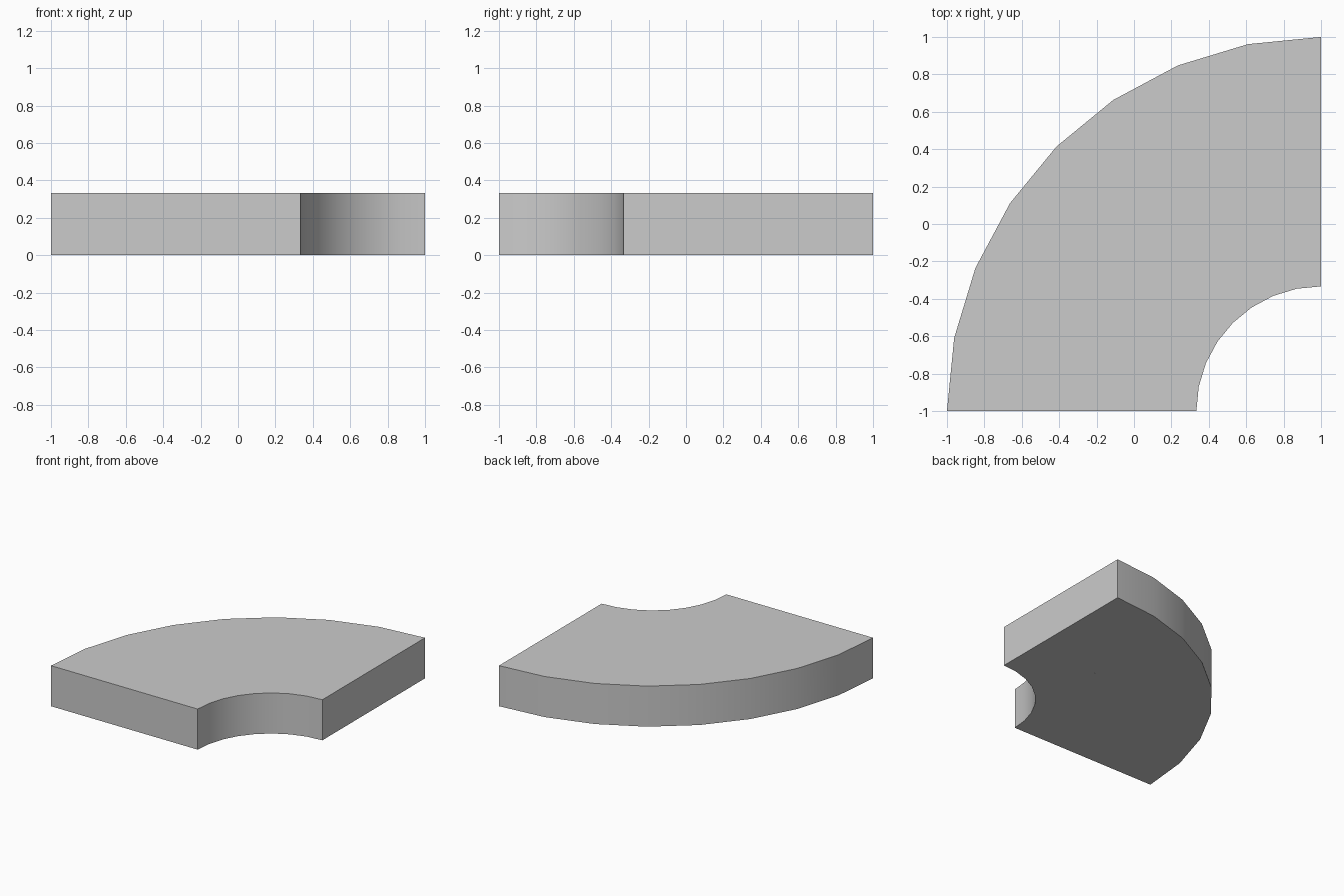
import bpy, bmesh, math
from mathutils import Vector
from mathutils.geometry import normal

if "Cube" in bpy.data.objects:
    bpy.data.objects.remove(bpy.data.objects["Cube"])

H = 1 / 3                      # slab thickness
CX, CY = 1.0, -1.0             # centre of the quarter ring
R_OUT, R_IN, SEGS = 2.0, 2 / 3, 8

# Slanted joint planes, each through three points
left_top, left_low = (-0.085, -0.535, H), (0.033, -0.565, 0)
right_top, right_low = (0.35, 0.155, H), (0.403, 0.015, 0)
JOINTS = {
    "left_outer": (left_top, left_low, (-0.90, -0.41, H)),
    "left_inner": (left_top, left_low, (0.16, -1.0, H)),
    "right_outer": (right_top, right_low, (0.13, 0.79, H)),
    "right_inner": (right_top, right_low, (1.0, -0.135, H)),
    "middle": (left_top, left_low, right_top),
}


def quarter_ring():
    """Closed quarter-ring slab as a bmesh."""
    bm = bmesh.new()

    def arc(r):
        angles = [math.pi / 2 * (1 + i / SEGS) for i in range(SEGS + 1)]
        return [(CX + r * math.cos(a), CY + r * math.sin(a), 0) for a in angles]

    outline = arc(R_OUT) + arc(R_IN)[::-1]
    face = bm.faces.new([bm.verts.new(p) for p in outline])
    ext = bmesh.ops.extrude_face_region(bm, geom=[face])
    top = [g for g in ext["geom"] if isinstance(g, bmesh.types.BMVert)]
    bmesh.ops.translate(bm, verts=top, vec=(0, 0, H))
    bmesh.ops.recalc_face_normals(bm, faces=bm.faces[:])
    return bm


def stone(name, seed, joints):
    """Keep the part of the slab that lies on the seed's side of every joint."""
    bm = quarter_ring()
    for key in joints:
        a, b, c = (Vector(p) for p in JOINTS[key])
        n = normal(a, b, c)
        if n.dot(Vector(seed) - a) > 0:
            n = -n
        cut = bmesh.ops.bisect_plane(bm, geom=bm.verts[:] + bm.edges[:] + bm.faces[:],
                                     plane_co=a, plane_no=n, clear_outer=True)
        edges = [g for g in cut["geom_cut"] if isinstance(g, bmesh.types.BMEdge)]
        bmesh.ops.contextual_create(bm, geom=edges)
    bmesh.ops.recalc_face_normals(bm, faces=bm.faces[:])
    mesh = bpy.data.meshes.new(name)
    bm.to_mesh(mesh)
    bm.free()
    obj = bpy.data.objects.new(name, mesh)
    bpy.context.collection.objects.link(obj)
    bpy.ops.object.select_all(action='DESELECT')
    obj.select_set(True)
    bpy.context.view_layer.objects.active = obj
    bpy.ops.object.shade_smooth_by_angle(angle=math.radians(30))


# Four fitted stones
stone("left_stone", (-0.5, -0.8, 0.15), ["left_outer", "left_inner"])
stone("right_stone", (0.7, 0.5, 0.15), ["right_outer", "right_inner"])
stone("outer_stone", (-0.3, 0.2, 0.15), ["left_outer", "middle", "right_outer"])
stone("inner_stone", (0.35, -0.4, 0.15), ["left_inner", "middle", "right_inner"])
